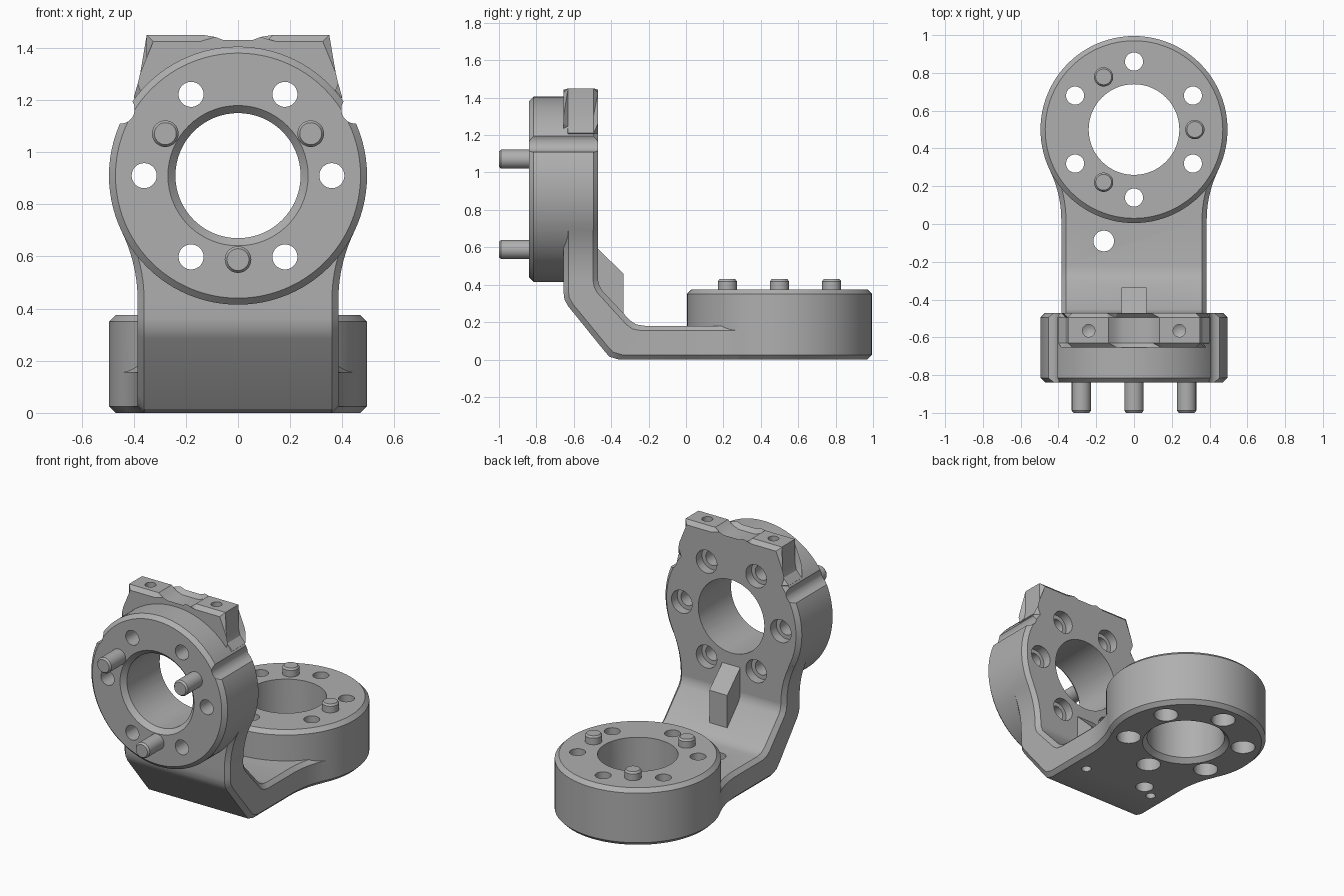
import bpy, bmesh
from math import radians, sqrt, cos, sin, pi
from mathutils import Matrix, Vector

if "Cube" in bpy.data.objects:
    bpy.data.objects.remove(bpy.data.objects["Cube"], do_unlink=True)

metal = bpy.data.materials.new("machined_grey")
metal.use_nodes = True
grey = (0.43, 0.43, 0.43, 1)
metal.diffuse_color = grey
metal.node_tree.nodes["Principled BSDF"].inputs["Base Color"].default_value = grey

R, BORE, CH = 0.495, 0.24, 0.025        # flange radius, bore radius, chamfer
FLARE, HALF = 0.6, 0.385                # flare arc radius, bracket half width


def lathe(bm, profile, matrix, sides=32):
    """Turn a closed (radius, height) profile about local z."""
    rings = []
    for r, h in profile:
        if r == 0:
            rings.append([bm.verts.new(matrix @ Vector((0, 0, h)))])
        else:
            rings.append([bm.verts.new(matrix @ Vector((r * cos(2 * pi * i / sides), r * sin(2 * pi * i / sides), h)))
                          for i in range(sides)])
    for a, b in zip(rings, rings[1:]):
        for i in range(sides):
            j = (i + 1) % sides
            quad = [a[i % len(a)], a[j % len(a)], b[j % len(b)], b[i % len(b)]]
            bm.faces.new(list(dict.fromkeys(quad)))


def prism(bm, outline, axis, lo, hi):
    """Extrude a flat outline along axis 'x' (points y,z) or 'y' (points x,z)."""
    def place(p, d):
        return (d, p[0], p[1]) if axis == 'x' else (p[0], d, p[1])
    ends = [[bm.verts.new(place(p, d)) for p in outline] for d in (lo, hi)]
    caps = [bm.faces.new(e) for e in ends]
    n = len(outline)
    for i in range(n):
        bm.faces.new([ends[0][i], ends[0][(i + 1) % n], ends[1][(i + 1) % n], ends[1][i]])
    return caps


def finish(name, bm):
    bmesh.ops.recalc_face_normals(bm, faces=bm.faces)
    mesh = bpy.data.meshes.new(name)
    bm.to_mesh(mesh)
    bm.free()
    mesh.materials.append(metal)
    ob = bpy.data.objects.new(name, mesh)
    bpy.context.collection.objects.link(ob)
    return ob


def smooth(ob):
    bpy.ops.object.select_all(action='DESELECT')
    ob.select_set(True)
    bpy.context.view_layer.objects.active = ob
    bpy.ops.object.shade_smooth_by_angle(angle=radians(28))


# Local frames of the two flanges: axis points out of the mating face
upright = Matrix.Translation((0, -0.47, 0.91)) @ Matrix.Rotation(radians(90), 4, 'X')
level = Matrix.Translation((0, 0.5, 0))


def flange(name, frame, height):
    bm = bmesh.new()
    lathe(bm, [(0, 0), (R - CH, 0), (R, CH), (R, height - CH), (R - CH, height), (0, height)], frame, 96)
    return finish(name, bm)


# Bent bracket: chamfered section swept round the bend, flaring into both flanges
def half_width(distance):
    reach = sqrt((R + FLARE) ** 2 - (HALF + FLARE) ** 2)
    t = max(0, reach - distance)
    return HALF + FLARE - sqrt(FLARE ** 2 - t * t)


flare_steps = [0.217 + 0.261 * i / 10 for i in range(11)]
stations = [((-0.655, 0.91 - d), (-0.47, 0.91 - d), half_width(d)) for d in flare_steps]
bend = [(-0.655, 0.36, -0.47, 0.425), (-0.65, 0.32, -0.465, 0.4), (-0.63, 0.285, -0.45, 0.37),
        (-0.44, 0.05, -0.3, 0.21), (-0.41, 0.015, -0.265, 0.187), (-0.36, 0, -0.22, 0.18)]
stations += [((a, b), (c, d), HALF) for a, b, c, d in bend]
stations += [((0.5 - d, 0), (0.5 - d, 0.18), half_width(d)) for d in reversed(flare_steps)]
bm = bmesh.new()
loops = []
for outer, inner, w in stations:
    o, i = Vector((0, *outer)), Vector((0, *inner))
    section = [(w - CH, 0), (w, 0.14), (w, 0.86), (w - CH, 1)]
    section += [(-x, t) for x, t in reversed(section)]
    loops.append([bm.verts.new(o.lerp(i, t) + Vector((x, 0, 0))) for x, t in section])
for a, b in zip(loops, loops[1:]):
    for k in range(8):
        bm.faces.new([a[k], a[(k + 1) % 8], b[(k + 1) % 8], b[k]])
bm.faces.new(loops[0])
bm.faces.new(loops[-1])
bracket = finish("bracket", bm)

# Twin mounting ears above the upright flange
bm = bmesh.new()
side = [(0.06, 1.405), (0.1, 1.42), (0.135, 1.45), (0.35, 1.45), (0.35, 1.3), (0.362, 1.25),
        (0.4, 1.21), (0.36, 1.17)]
caps = prism(bm, side + [(-x, z) for x, z in reversed(side)], 'y', -0.655, -0.47)
rim = [e for f in caps for e in f.edges]
bmesh.ops.bevel(bm, geom=rim, offset=CH, segments=1, affect='EDGES')
ears = finish("mounting_ears", bm)

# Stop block in the inside corner
bm = bmesh.new()
prism(bm, [(-0.5, 0.62), (-0.335, 0.46), (-0.335, 0.21), (-0.5, 0.35)], 'x', -0.065, 0.065)
stop = finish("stop_block", bm)

parts = [flange("upright_flange", upright, 0.37), flange("level_flange", level, 0.375), ears, stop]

# All holes and notches in one cutter
bm = bmesh.new()
bevel_r = BORE + 0.03
lathe(bm, [(0, -0.1), (BORE, -0.1), (BORE, 0.34), (bevel_r, 0.371), (bevel_r, 0.5), (0, 0.5)], upright, 64)
lathe(bm, [(0, -0.1), (bevel_r, -0.1), (bevel_r, -0.001), (BORE, 0.03), (BORE, 0.5), (0, 0.5)], level, 64)
for frame, start, depth in ((upright, 0, 0.06), (level, 30, 0.2)):
    for k in range(6):
        spot = Matrix.Rotation(radians(start + 60 * k), 4, 'Z') @ Matrix.Translation((0.36, 0, 0))
        lathe(bm, [(0, -0.1), (0.075, -0.1), (0.075, depth), (0.048, depth), (0.048, 0.5), (0, 0.5)],
              frame @ spot)
lathe(bm, [(0, -0.1), (0.055, -0.1), (0.055, 0.3), (0, 0.3)], Matrix.Translation((-0.16, -0.09, 0)))
for s in (-1, 1):
    lathe(bm, [(0, -0.1), (0.03, -0.1), (0.03, 0.09), (0, 0.11)], Matrix.Translation((s * 0.26, -0.15, 0)))
    lathe(bm, [(0, -0.12), (0.033, -0.1), (0.033, 0.1), (0, 0.1)], Matrix.Translation((s * 0.24, -0.565, 1.45)))
    groove = Matrix.Translation((s * 0.452, -0.4, 1.165)) @ Matrix.Rotation(radians(90), 4, 'X')
    lathe(bm, [(0, 0), (0.056, 0), (0.056, 0.6), (0, 0.6)], groove)
cutter = finish("hole_cutter", bm)
cutter.hide_render = True

# Fuse the body and drill it
for tool, how in [(p, 'UNION') for p in parts] + [(cutter, 'DIFFERENCE')]:
    mod = bracket.modifiers.new(tool.name, 'BOOLEAN')
    mod.operation, mod.solver, mod.object = how, 'EXACT', tool
bpy.context.view_layer.update()
body = bpy.data.meshes.new_from_object(bracket.evaluated_get(bpy.context.evaluated_depsgraph_get()))
bracket.modifiers.clear()
bracket.data = body
body.materials.clear()
body.materials.append(metal)
body.polygons.foreach_set("material_index", [0] * len(body.polygons))
for tool in parts + [cutter]:
    bpy.data.objects.remove(tool, do_unlink=True)
smooth(bracket)

# Locating pins on both mating faces
for name, frame, start, top in (("upright_pins", upright, 30, 0.53), ("level_pins", level, 0, 0.43)):
    bm = bmesh.new()
    for k in range(3):
        spot = Matrix.Rotation(radians(start + 120 * k), 4, 'Z') @ Matrix.Translation((0.322, 0, 0))
        lathe(bm, [(0, 0.3), (0.051, 0.3), (0.051, top - 0.012), (0.042, top), (0, top)], frame @ spot)
    smooth(finish(name, bm))
